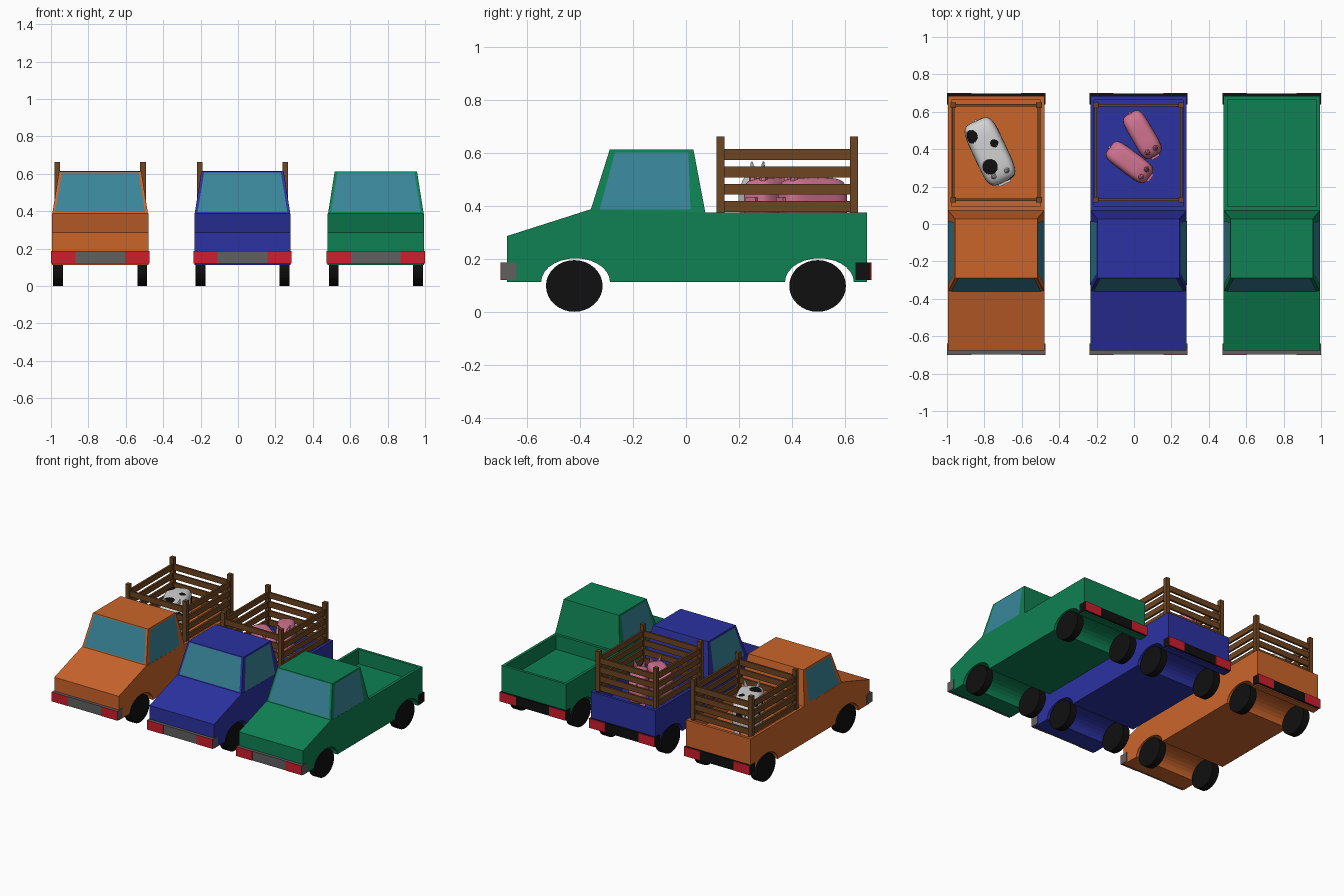
import bpy, bmesh, math
from mathutils import Matrix, Vector

if "Cube" in bpy.data.objects:
    bpy.data.objects.remove(bpy.data.objects["Cube"])


def mat(name, r, g, b):
    m = bpy.data.materials.new(name)
    m.diffuse_color = (r, g, b, 1)
    m.use_nodes = True
    m.node_tree.nodes["Principled BSDF"].inputs["Base Color"].default_value = m.diffuse_color
    return m


ORANGE = mat("orange_paint", .60, .13, .024)
BLUE = mat("blue_paint", .025, .032, .36)
GREEN = mat("green_paint", .0044, .22, .086)
GLASS = mat("window_glass", .04, .24, .33)
RED = mat("red_light", .61, .013, .026)
GREY = mat("grey_bumper", .115, .115, .115)
BLACK = mat("black", .005, .005, .005)
BROWN = mat("brown_wood", .156, .058, .015)
PINK = mat("pink_skin", .63, .17, .28)
WHITE = mat("white_hide", .64, .64, .64)


def finish(bm, name, mats, world, fix=True):
    if fix:
        bmesh.ops.recalc_face_normals(bm, faces=bm.faces)
    me = bpy.data.meshes.new(name)
    bm.to_mesh(me)
    bm.free()
    for m in mats:
        me.materials.append(m)
    ob = bpy.data.objects.new(name, me)
    ob.matrix_world = world
    bpy.context.collection.objects.link(ob)
    return ob


def box(bm, x0, x1, y0, y1, z0, z1):
    m = Matrix.Translation(((x0 + x1) / 2, (y0 + y1) / 2, (z0 + z1) / 2))
    m = m @ Matrix.Diagonal((x1 - x0, y1 - y0, z1 - z0, 1))
    return bmesh.ops.create_cube(bm, size=1, matrix=m)


HALF, ROOF_HALF, BASE_Z, ROOF_Z, FLOOR_Z = .2575, .22, .375, .613, .27


def arch(cy):
    # wheel arch points, front to back
    return [(cy - .13 * math.cos(math.pi * i / 14), .112 + .09 * math.sin(math.pi * i / 14))
            for i in range(15)]


def make_body(paint, w):
    # side profile extruded across the width, bed sunk into the top
    prof = ([(-.676, .112)] + arch(-.417) + arch(.504) +
            [(.684, .112), (.684, BASE_Z), (.073, BASE_Z), (-.36, .387), (-.676, .286)])
    bm = bmesh.new()
    f = bm.faces.new([bm.verts.new((-HALF, y, z)) for y, z in prof])
    r = bmesh.ops.extrude_face_region(bm, geom=[f])
    bmesh.ops.translate(bm, vec=(2 * HALF, 0, 0),
                        verts=[v for v in r["geom"] if isinstance(v, bmesh.types.BMVert)])
    bmesh.ops.recalc_face_normals(bm, faces=bm.faces)
    bed = [f for f in bm.faces if all(v.co.y > .07 and v.co.z > .37 for v in f.verts)]
    bmesh.ops.inset_region(bm, faces=bed, thickness=.028)
    ex = bmesh.ops.extrude_discrete_faces(bm, faces=bed)["faces"]
    bmesh.ops.translate(bm, verts=ex[0].verts, vec=(0, 0, FLOOR_Z - BASE_Z))
    finish(bm, "truck_body", [paint], w)


def make_cab(paint, w):
    bm = bmesh.new()
    vs = box(bm, -1, 1, 0, 1, BASE_Z, ROOF_Z)["verts"]
    for v in vs:
        top = v.co.z > .5
        v.co.x *= ROOF_HALF if top else HALF
        v.co.y = (.028 if top else .073) if v.co.y > .5 else (-.288 if top else -.363)
    finish(bm, "cab", [paint], w)

    def half(z):
        return HALF + (ROOF_HALF - HALF) * (z - BASE_Z) / (ROOF_Z - BASE_Z)

    def front(z):
        return -.363 + .075 * (z - BASE_Z) / (ROOF_Z - BASE_Z) - .003
    # windshield and side windows as thin plates
    bm = bmesh.new()
    a, b = .395, .608
    bm.faces.new([bm.verts.new(p) for p in ((-.24, front(a), a), (.24, front(a), a),
                                            (.205, front(b), b), (-.205, front(b), b))])
    side = [(-.326, .387), (.017, .387), (.009, .602), (-.268, .602)]
    for s in (1, -1):
        bm.faces.new([bm.verts.new((s * (half(z) + .003), y, z)) for y, z in side[::s]])
    finish(bm, "cab_windows", [GLASS], w, False)


def make_bumpers(w):
    for name, s, m in (("front_bumper", -1, GREY), ("rear_bumper", 1, BLACK)):
        bm = bmesh.new()
        ys = sorted((s * .64, s * .697))
        box(bm, -.2625, .2625, *ys, .12, .187)
        finish(bm, name, [m], w)
        bm = bmesh.new()
        ys = sorted((s * .695, s * .70))
        for k in (-1, 1):
            box(bm, *sorted((k * .133, k * .2625)), *ys, .12, .187)
        finish(bm, name.replace("bumper", "lights"), [RED], w)


def make_wheels(w):
    for name, cy in (("front", -.422), ("rear", .497)):
        for side, s in (("left", -1), ("right", 1)):
            bm = bmesh.new()
            m = (Matrix.Translation((s * .225, cy, .0975)) @ Matrix.Diagonal((1, .107, .0975, 1))
                 @ Matrix.Rotation(math.pi / 2, 4, 'Y'))
            bmesh.ops.create_cone(bm, cap_ends=True, segments=32, radius1=1, radius2=1,
                                  depth=.052, matrix=m)
            finish(bm, f"{name}_{side}_wheel", [BLACK], w)


def make_fence(w):
    bm = bmesh.new()
    for x in (-.229, .229):
        for y in (.13, .635):
            box(bm, x - .015, x + .015, y - .015, y + .015, BASE_Z - .005, .662)
    finish(bm, "fence_posts", [BROWN], w)
    bm = bmesh.new()
    for i in range(4):
        z0 = .377 + i * .0655
        z1 = z0 + .041
        for x in (-.229, .229):
            box(bm, x - .007, x + .007, .13, .635, z0, z1)
        for y in (.13, .635):
            box(bm, -.229, .229, y - .007, y + .007, z0, z1)
    finish(bm, "fence_slats", [BROWN], w)


def make_animal(name, x, y, angle, size, z0, z1, skin, spots=(), subdiv=4):
    # rounded loaf body facing local -y, standing on the bed floor
    w = Matrix.Translation((x, y, 0)) @ Matrix.Rotation(angle, 4, 'Z')
    wid, leng = size[0] / 2, size[1] / 2
    hz, cz = (z1 - z0) / 2, (z0 + z1) / 2
    bm = bmesh.new()
    bmesh.ops.create_icosphere(bm, subdivisions=subdiv, radius=1)
    for v in bm.verts:
        c = v.co
        k = sum(abs(t) ** 4.5 for t in c) ** (1 / 4.5)
        v.co = Vector((c.x / k * wid, c.y / k * leng, c.z / k * hz + cz))
    for f in bm.faces:
        f.smooth = True
        p = f.calc_center_median()
        if any((p - Vector(q[:3])).length < q[3] for q in spots):
            f.material_index = 1
    finish(bm, name + "_body", [skin, BLACK] if spots else [skin], w)
    # legs, ears, snout and tail
    bm = bmesh.new()
    for sx in (-1, 1):
        for sy in (-1, 1):
            px, py = sx * wid * .6, sy * leng * .65
            box(bm, px - .018, px + .018, py - .018, py + .018, FLOOR_Z, z0 + .05)
    finish(bm, name + "_legs", [skin], w)
    bm = bmesh.new()
    for sx in (-1, 1):
        m = Matrix.Translation((sx * wid * .5, -leng * .72, z1 + .012))
        m = m @ Matrix.Rotation(sx * .3, 4, 'Y')
        bmesh.ops.create_cone(bm, cap_ends=True, segments=6, radius1=.016, radius2=.004,
                              depth=.05, matrix=m)
    finish(bm, name + "_ears", [skin], w)
    bm = bmesh.new()
    box(bm, -wid * .4, wid * .4, -leng - .012, -leng + .02, cz - .03, cz + .02)
    box(bm, -.006, .006, leng - .01, leng + .008, cz, cz + .06)
    finish(bm, name + "_snout_and_tail", [skin], w)


# three trucks side by side
for tx, paint, fenced in ((-.737, ORANGE, True), (.024, BLUE, True), (.737, GREEN, False)):
    w = Matrix.Translation((tx, 0, 0))
    make_body(paint, w)
    make_cab(paint, w)
    make_bumpers(w)
    make_wheels(w)
    if fenced:
        make_fence(w)

# animals
cow_spots = [(-.06, .115, .53, .038), (.04, .03, .53, .022), (-.035, -.075, .53, .042),
             (-.09, .08, .45, .035), (-.09, -.02, .46, .03), (.05, -.185, .46, .035),
             (.09, .09, .45, .04), (.09, -.06, .44, .035), (.02, .19, .45, .035)]
make_animal("cow", -.77, .388, .437, (.18, .36), .315, .53, WHITE, cow_spots, 6)
make_animal("first_pig", .045, .478, .527, (.125, .265), .315, .507, PINK)
make_animal("second_pig", -.024, .33, .927, (.125, .265), .315, .507, PINK)
